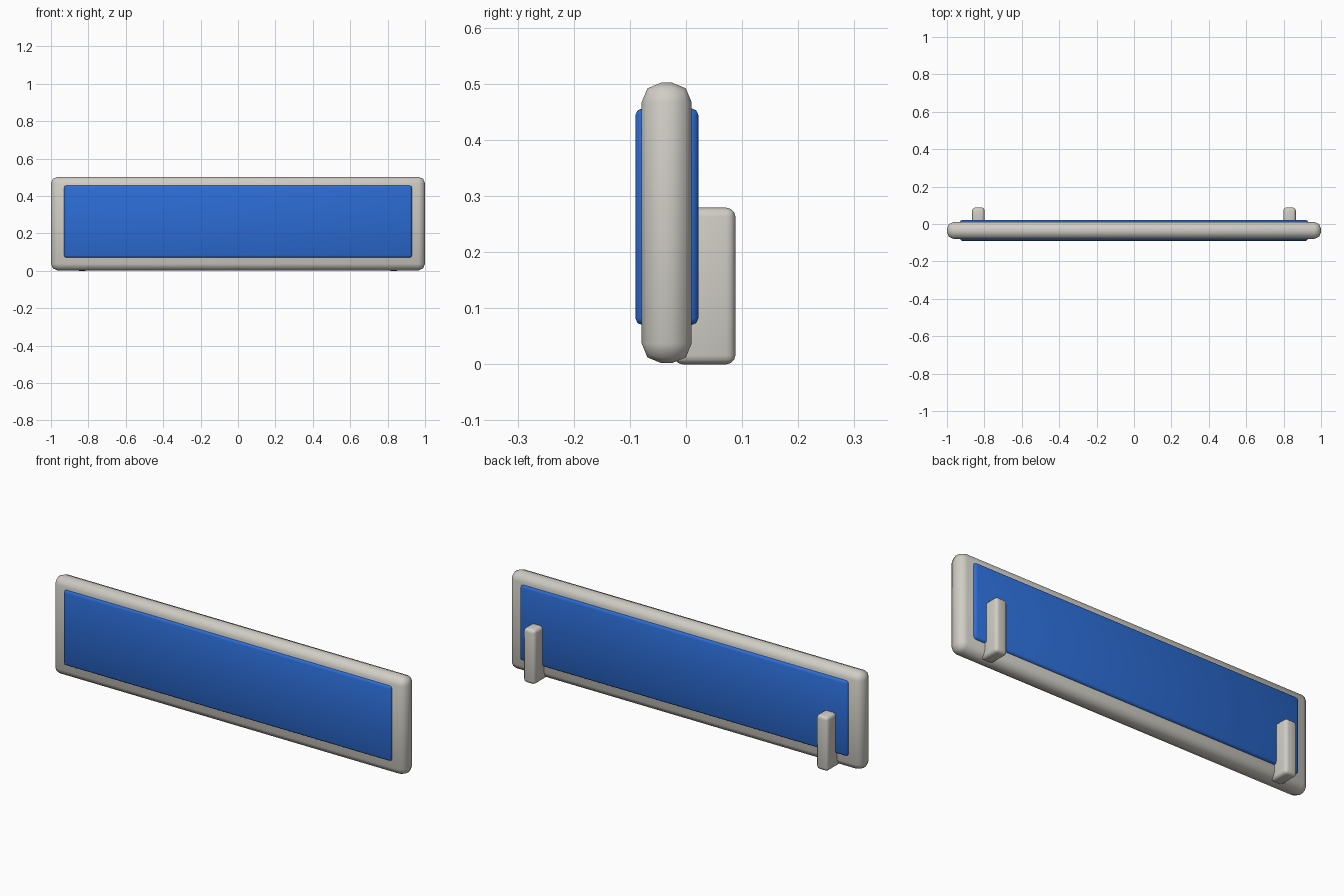
import bpy
import bmesh
import math

if "Cube" in bpy.data.objects:
    bpy.data.objects.remove(bpy.data.objects["Cube"])


def material(name, color):
    m = bpy.data.materials.new(name)
    m.diffuse_color = (*color, 1.0)
    m.use_nodes = True
    m.node_tree.nodes["Principled BSDF"].inputs["Base Color"].default_value = m.diffuse_color
    return m


GREY = material("warm_grey", (0.63, 0.61, 0.56))
BLUE = material("blue", (0.025, 0.15, 0.66))


def rounded_box(name, lo, hi, radius, segments, mat):
    """Box between two corners with rounded edges."""
    bm = bmesh.new()
    bmesh.ops.create_cube(bm, size=1.0)
    for v in bm.verts:
        v.co = [(a + b) / 2 + c * (b - a) for a, b, c in zip(lo, hi, v.co)]
    bmesh.ops.bevel(bm, geom=bm.edges[:], offset=radius, segments=segments,
                    profile=0.5, affect='EDGES')
    bmesh.ops.recalc_face_normals(bm, faces=bm.faces[:])
    mesh = bpy.data.meshes.new(name)
    bm.to_mesh(mesh)
    bm.free()
    mesh.materials.append(mat)
    ob = bpy.data.objects.new(name, mesh)
    bpy.context.collection.objects.link(ob)
    bpy.ops.object.select_all(action='DESELECT')
    ob.select_set(True)
    bpy.context.view_layer.objects.active = ob
    bpy.ops.object.shade_smooth_by_angle(angle=math.radians(50))
    return ob


# Thick rounded board body
rounded_box("frame", (-1, -0.079, 0.002), (1, 0.01, 0.502), 0.035, 2, GREY)

# Coloured panel showing through on front and back
rounded_box("panel", (-0.93, -0.09, 0.07), (0.93, 0.022, 0.456), 0.012, 2, BLUE)

# Two short rear supports
for side, x in (("left", -0.832), ("right", 0.832)):
    rounded_box(side + "_support", (x - 0.033, -0.022, 0), (x + 0.033, 0.088, 0.279),
                0.016, 3, GREY)
